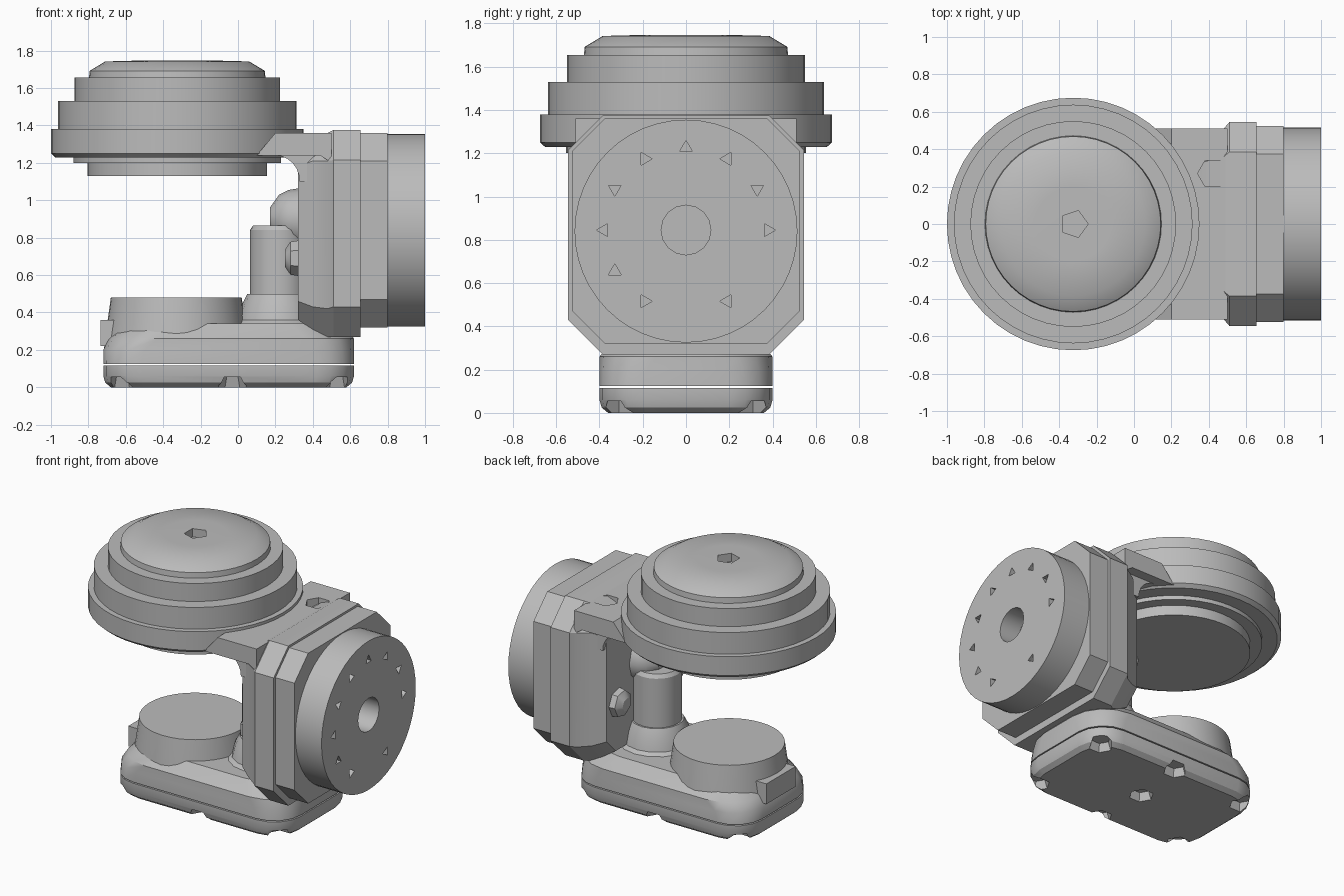
import bpy, bmesh
from math import sin, cos, pi, radians
from mathutils import Vector

if "Cube" in bpy.data.objects:
    bpy.data.objects.remove(bpy.data.objects["Cube"])

grey = bpy.data.materials.new("plain_grey")
grey.use_nodes = True
grey.diffuse_color = (0.5, 0.5, 0.5, 1)
grey.node_tree.nodes["Principled BSDF"].inputs["Base Color"].default_value = (0.5, 0.5, 0.5, 1)


def loft(name, rings):
    """Skin a stack of equal-length rings and cap both ends."""
    bm = bmesh.new()
    rows = [[bm.verts.new(p) for p in ring] for ring in rings]
    n = len(rows[0])
    for a, b in zip(rows, rows[1:]):
        for i in range(n):
            j = (i + 1) % n
            bm.faces.new((a[i], a[j], b[j], b[i]))
    bm.faces.new(rows[0])
    bm.faces.new(rows[-1])
    bmesh.ops.recalc_face_normals(bm, faces=bm.faces)
    mesh = bpy.data.meshes.new(name)
    bm.to_mesh(mesh)
    bm.free()
    mesh.materials.append(grey)
    obj = bpy.data.objects.new(name, mesh)
    bpy.context.collection.objects.link(obj)
    return obj


def lathe(name, centre, profile, axis="z", n=40, turn=0.0):
    """Profile of (radius, distance) turned about an axis through centre."""
    rings = []
    for r, d in profile:
        ring = []
        for i in range(n):
            a = 2 * pi * i / n + turn
            u, v = r * cos(a), r * sin(a)
            ring.append(Vector(centre) + Vector((u, v, d) if axis == "z" else (d, u, v)))
        rings.append(ring)
    return loft(name, rings)


def prism_y(name, points, half):
    return loft(name, [[(x, y, z) for x, z in points] for y in (-half, half)])


def octagon(x, hy, low, high, c):
    pts = [(hy, low + c), (hy, high - c), (hy - c, high), (c - hy, high),
           (-hy, high - c), (-hy, low + c), (c - hy, low), (hy - c, low)]
    return [(x, y, z) for y, z in pts]


def round_rect(x0, x1, hy, r, z, steps=4):
    ring = []
    corners = [(x1 - r, hy - r), (x0 + r, hy - r), (x0 + r, r - hy), (x1 - r, r - hy)]
    for k, (cx, cy) in enumerate(corners):
        for s in range(steps + 1):
            a = (k + s / steps) * pi / 2
            ring.append((cx + r * cos(a), cy + r * sin(a), z))
    return ring


def cut(obj, cutters):
    for c in cutters:
        c.hide_render = True
        mod = obj.modifiers.new("cut", "BOOLEAN")
        mod.operation = "DIFFERENCE"
        mod.solver = "EXACT"
        mod.object = c
        bpy.context.view_layer.objects.active = obj
        bpy.ops.object.modifier_apply(modifier=mod.name)
        bpy.data.objects.remove(c)


# Foot plate with hexagonal pockets round its lower edge
foot_plate = loft("foot_plate", [
    round_rect(-0.68, 0.58, 0.36, 0.18, 0),
    round_rect(-0.71, 0.61, 0.39, 0.2, 0.025),
    round_rect(-0.72, 0.62, 0.4, 0.2, 0.06),
    round_rect(-0.72, 0.62, 0.4, 0.2, 0.116)])
spots = [(x, s * y) for x, y in ((-0.62, 0.31), (-0.03, 0.37), (0.53, 0.31)) for s in (-1, 1)]
cut(foot_plate, [lathe("pocket", (x, y, 0), [(0.085, -0.02), (0.06, 0.055)], n=6)
                 for x, y in spots + [(-0.06, 0)]])

# Base body, rear drum and end connector
loft("base_body", [
    round_rect(-0.72, 0.62, 0.4, 0.2, 0.124),
    round_rect(-0.72, 0.62, 0.4, 0.22, 0.2),
    round_rect(-0.69, 0.62, 0.4, 0.26, 0.26),
    round_rect(-0.62, 0.56, 0.33, 0.28, 0.34)])
lathe("base_drum", (-0.33, 0, 0), [(0.39, 0.18), (0.375, 0.3), (0.35, 0.479)])
loft("end_connector", [
    [(x, y, z) for y, z in ((-0.15, 0.22), (0.17, 0.22), (0.17, 0.36), (-0.15, 0.36))]
    for x in (-0.735, -0.5)])

# Pillar with flange, elbow and side knobs
lathe("pillar_flange", (0.22, 0, 0),
      [(0.27, 0.32), (0.22, 0.36), (0.2, 0.44), (0.17, 0.5)], n=16)
lathe("pillar", (0.22, 0, 0), [(0.157, 0.45), (0.157, 0.84), (0.14, 0.865)], n=24)
lathe("pillar_elbow", (0, 0, 0.9), [(0.06, 0.17), (0.13, 0.22), (0.155, 0.27), (0.17, 0.36)],
      axis="x", n=12)
for side in (-1, 1):
    lathe("side_knob", (0, side * 0.29, 0.69), [(0.045, 0.25), (0.09, 0.28), (0.1, 0.34)],
          axis="x", n=7)

# Upright mounting plate, with a bevelled inner side
loft("upright_plate", [
    octagon(0.32, 0.41, 0.36, 1.28, 0.1),
    octagon(0.4, 0.46, 0.31, 1.33, 0.12),
    octagon(0.48, 0.51, 0.27, 1.36, 0.15),
    octagon(0.51, 0.545, 0.27, 1.375, 0.16),
    octagon(0.655, 0.545, 0.27, 1.375, 0.16)])
loft("motor_housing", [octagon(x, 0.525, 0.32, 1.36, 0.15) for x in (0.64, 0.8)])

# Arm reaching under the head, with a curved gusset
arm = prism_y("upper_arm", [(0.1, 1.24), (0.2, 1.36), (0.5, 1.36), (0.5, 1.2), (0.44, 1.24)], 0.51)
cut(arm, [lathe("screw_hole", (0.42, 0.27, 0), [(0.08, 1.3), (0.08, 1.4)], n=6)])
gusset = [(0.2, 1.25)]
for i in range(7):
    a = radians(90 - 15 * i)
    gusset.append((0.2 + 0.13 * cos(a), 1.1 + 0.14 * sin(a)))
prism_y("arm_gusset", gusset + [(0.5, 1.1), (0.5, 1.25)], 0.44)

# Motor drum with centre bore and ring of screw holes
drum = lathe("motor_drum", (0, 0, 0.84), [(0.515, 0.78), (0.515, 1.0)], axis="x", n=48)
holes = [lathe("bore", (0, 0, 0.845), [(0.115, 0.85), (0.115, 1.05)], axis="x", n=16)]
for step in range(12):
    if step in (9, 11):
        continue
    a = radians(30 * step)
    holes.append(lathe("screw", (0, 0.38 * cos(a), 0.845 + 0.38 * sin(a)),
                       [(0.034, 0.95), (0.034, 1.05)], axis="x", n=3, turn=a))
cut(drum, holes)

# Stepped round head
head = lathe("round_head", (-0.325, 0, 0), [
    (0.48, 1.13), (0.48, 1.2), (0.555, 1.2), (0.555, 1.228), (0.65, 1.228), (0.675, 1.25),
    (0.675, 1.38), (0.638, 1.38), (0.638, 1.53), (0.55, 1.53), (0.55, 1.655),
    (0.472, 1.655), (0.468, 1.692), (0.385, 1.742), (0.2, 1.747)], n=48)
cut(head, [lathe("top_hole", (-0.32, 0, 0), [(0.075, 1.69), (0.075, 1.8)], n=5)])

# Smooth shading with sharp edges kept
for obj in bpy.context.scene.objects:
    obj.select_set(obj.type == "MESH")
bpy.context.view_layer.objects.active = head
bpy.ops.object.shade_smooth_by_angle(angle=radians(30))
